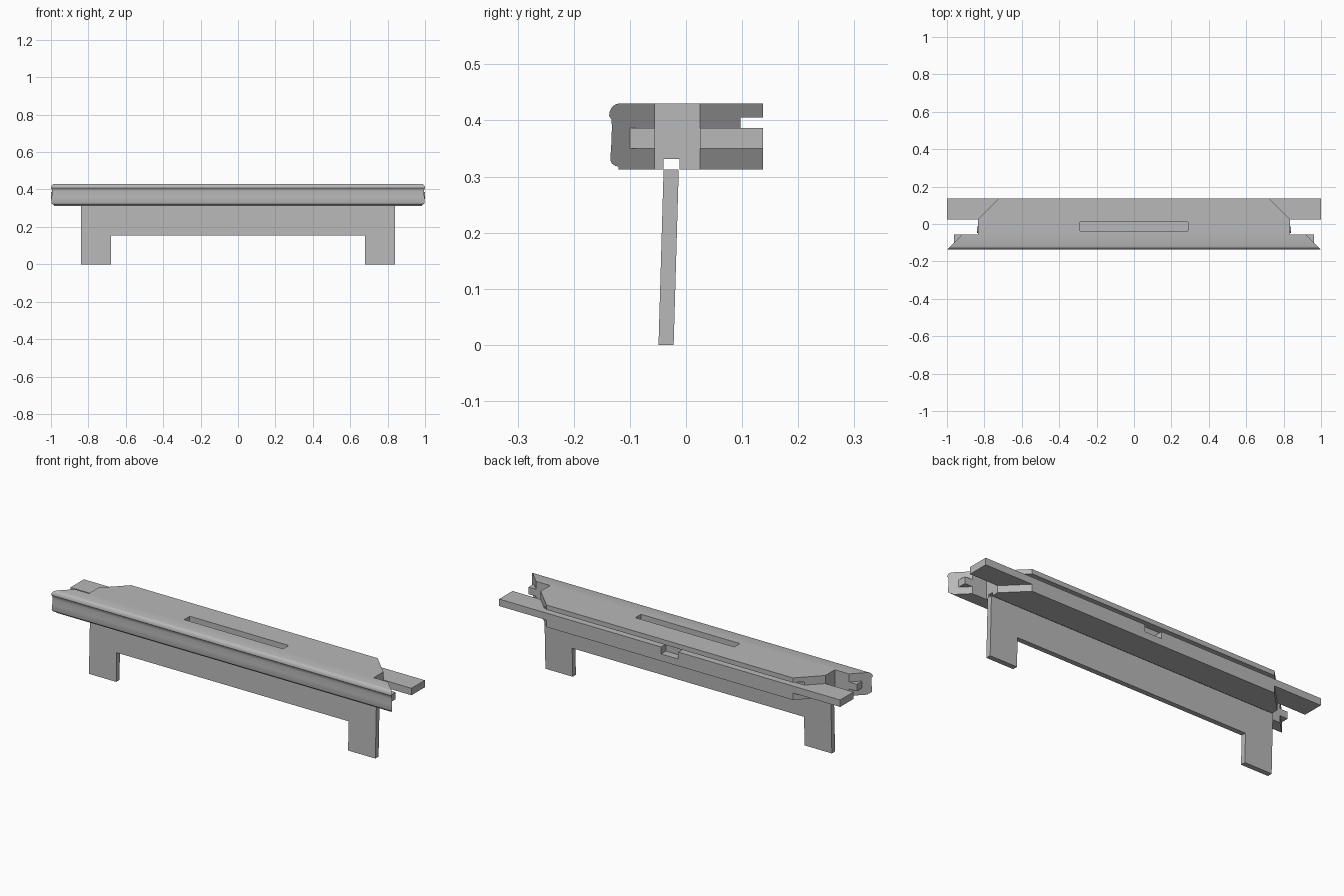
import bpy, bmesh
from mathutils import Vector
from math import radians

if "Cube" in bpy.data.objects:
    bpy.data.objects.remove(bpy.data.objects["Cube"])

GREY = (0.48, 0.48, 0.48, 1)
grey = bpy.data.materials.new("plain_grey")
grey.use_nodes = True
grey.diffuse_color = GREY
grey.node_tree.nodes["Principled BSDF"].inputs["Base Color"].default_value = GREY


def finish(name, bm):
    bmesh.ops.recalc_face_normals(bm, faces=bm.faces)
    mesh = bpy.data.meshes.new(name)
    bm.to_mesh(mesh)
    bm.free()
    mesh.materials.append(grey)
    obj = bpy.data.objects.new(name, mesh)
    bpy.context.collection.objects.link(obj)
    return obj


def loft(bm, start, end):
    """Solid between two matching outlines."""
    a = [bm.verts.new(p) for p in start]
    b = [bm.verts.new(p) for p in end]
    bm.faces.new(a)
    bm.faces.new(b)
    n = len(a)
    for i in range(n):
        j = (i + 1) % n
        bm.faces.new((a[i], a[j], b[j], b[i]))


def beam(name, profile, half_length):
    """Sweep a (y, z) profile along x; half_length(y) shapes the ends."""
    bm = bmesh.new()
    loft(bm, [(-half_length(y), y, z) for y, z in profile],
         [(half_length(y), y, z) for y, z in profile])
    return finish(name, bm)


def box(name, low, high):
    bm = bmesh.new()
    corners = [(low[0], low[1]), (high[0], low[1]), (high[0], high[1]), (low[0], high[1])]
    loft(bm, [(x, y, low[2]) for x, y in corners], [(x, y, high[2]) for x, y in corners])
    return finish(name, bm)


def cut(obj, cutter):
    mod = obj.modifiers.new("cut", "BOOLEAN")
    mod.operation = "DIFFERENCE"
    mod.solver = "EXACT"
    mod.object = cutter
    bpy.context.view_layer.objects.active = obj
    bpy.ops.object.modifier_apply(modifier=mod.name)
    bpy.data.objects.remove(cutter)


BOTTOM, TOP = 0.313, 0.43
FRONT, RAIL, CORE, BACK = -0.137, -0.055, 0.025, 0.137
END = 0.835
TONGUE_LOW, TONGUE_HIGH = 0.35, 0.387

# Front moulding with mitred ends
moulding = [(RAIL, BOTTOM), (-0.12, BOTTOM), (-0.12, 0.318), (-0.126, 0.319),
            (-0.132, 0.323), (-0.135, 0.33), (-0.133, 0.36), (-0.132, 0.39),
            (-0.133, 0.402), (FRONT, 0.408), (-0.136, 0.416), (-0.132, 0.424),
            (-0.125, 0.429), (-0.12, TOP), (RAIL, TOP)]
rail = beam("front_moulding", moulding, lambda y: 1 + FRONT - y)
bpy.ops.object.select_all(action="DESELECT")
rail.select_set(True)
bpy.context.view_layer.objects.active = rail
bpy.ops.object.shade_smooth_by_angle(angle=radians(35))

# Middle of the top, grooved underneath and slotted above
core = beam("top_core", [(RAIL, BOTTOM), (-0.04, BOTTOM), (-0.04, 0.331), (-0.012, 0.331),
                         (-0.012, BOTTOM), (CORE, BOTTOM), (CORE, TOP), (RAIL, TOP)],
            lambda y: END)
cut(core, box("slot_cutter", (-0.29, -0.037, 0.4), (0.29, 0.01, 0.5)))

# Rear of the top with angled ends, back groove and central notch
rear = beam("top_rear", [(CORE, BOTTOM), (BACK, BOTTOM), (BACK, TONGUE_HIGH),
                         (0.097, TONGUE_HIGH), (0.097, 0.405), (BACK, 0.405),
                         (BACK, TOP), (CORE, TOP)],
            lambda y: END - (y - CORE))
cut(rear, box("notch_cutter", (-0.05, 0.097, TONGUE_LOW), (0.05, 0.2, 0.395)))

# Tongues and small tenons at both ends
tongue_plan = [(END, CORE), (1, CORE), (1, BACK), (END - BACK + CORE, BACK)]
tenon_plan = [(0.963, -0.1), (0.963, RAIL), (1 + FRONT - RAIL, RAIL)]
for side, label in ((1, "left"), (-1, "right")):
    for part, plan in (("tongue", tongue_plan), ("tenon", tenon_plan)):
        bm = bmesh.new()
        loft(bm, [(side * x, y, TONGUE_LOW) for x, y in plan],
             [(side * x, y, TONGUE_HIGH) for x, y in plan])
        finish(f"{label}_{part}", bm)

# Leaning apron and legs, lap-jointed: mitred in front, square behind
OUT, IN, APRON = 0.84, 0.68, 0.153


def slab(bm, outline, near, far):
    def place(x, z, depth):
        return Vector((x, -0.049 + depth + 0.029 * z, z))
    loft(bm, [place(x, z, near) for x, z in outline], [place(x, z, far) for x, z in outline])


MID, THICK = 0.013, 0.027
bm = bmesh.new()
slab(bm, [(-IN, APRON), (IN, APRON), (OUT, BOTTOM), (-OUT, BOTTOM)], 0, MID)
slab(bm, [(-OUT, APRON), (OUT, APRON), (OUT, BOTTOM), (-OUT, BOTTOM)], MID, THICK)
finish("apron", bm)
for side, label in ((1, "left"), (-1, "right")):
    bm = bmesh.new()
    slab(bm, [(side * x, z) for x, z in ((IN, 0), (OUT, 0), (OUT, BOTTOM), (IN, APRON))], 0, MID)
    slab(bm, [(side * x, z) for x, z in ((IN, 0), (OUT, 0), (OUT, APRON), (IN, APRON))], MID, THICK)
    finish(f"{label}_leg", bm)
